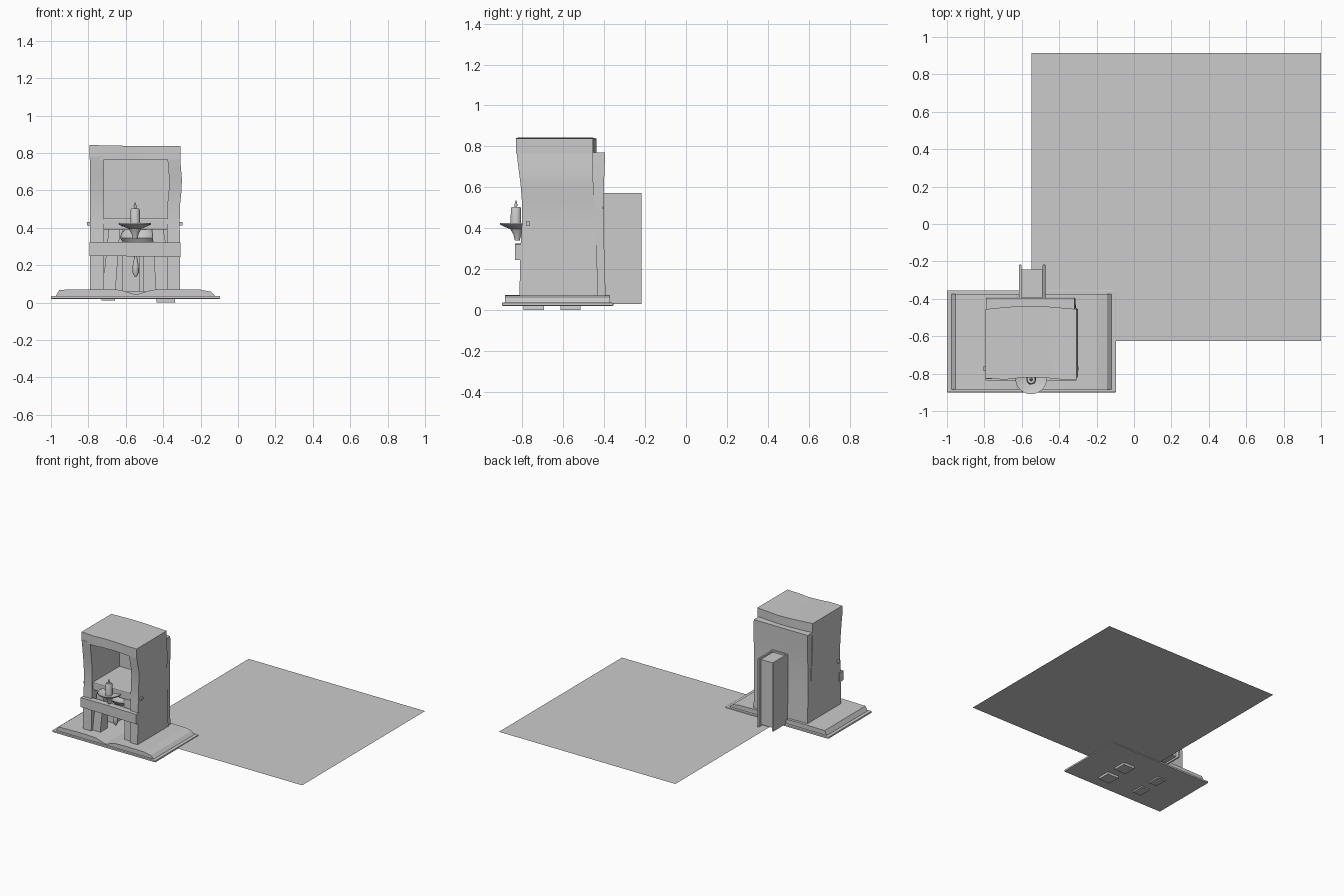
import bpy, bmesh, math
from mathutils import Vector


def finish(name, bm, smooth=False):
    bmesh.ops.recalc_face_normals(bm, faces=bm.faces)
    me = bpy.data.meshes.new(name)
    bm.to_mesh(me)
    bm.free()
    ob = bpy.data.objects.new(name, me)
    bpy.context.collection.objects.link(ob)
    if smooth:
        bpy.context.view_layer.objects.active = ob
        ob.select_set(True)
        bpy.ops.object.shade_smooth_by_angle(angle=math.radians(35))
        ob.select_set(False)
    return ob


def loft(name, sections, smooth=False):
    """Solid skin through cross-sections that share a point count."""
    bm = bmesh.new()
    rings = [[bm.verts.new(p) for p in s] for s in sections]
    n = len(rings[0])
    for a, b in zip(rings, rings[1:]):
        for i in range(n):
            j = (i + 1) % n
            bm.faces.new((a[i], a[j], b[j], b[i]))
    bm.faces.new(rings[0])
    bm.faces.new(rings[-1])
    return finish(name, bm, smooth)


def rect_z(x0, x1, y0, y1, z):
    return [(x0, y0, z), (x1, y0, z), (x1, y1, z), (x0, y1, z)]


def box(name, x0, x1, y0, y1, z0, z1, bevel=0.0):
    ob = loft(name, [rect_z(x0, x1, y0, y1, z0), rect_z(x0, x1, y0, y1, z1)])
    if bevel:
        m = ob.modifiers.new("soft_edges", "BEVEL")
        m.width = bevel
        m.segments = 2
    return ob


def lathe(name, cx, cy, profile, n=24):
    secs = [[(cx + r * math.cos(2 * math.pi * i / n), cy + r * math.sin(2 * math.pi * i / n), z)
             for i in range(n)] for r, z in profile]
    return loft(name, secs, True)


# flat ground sheet
bm = bmesh.new()
bm.faces.new([bm.verts.new(p) for p in rect_z(-0.547, 1.0, -0.625, 0.915, 0.028)])
finish("ground_sheet", bm)

# open book: cover and page block with a gutter
box("open_book_cover", -1.0, -0.095, -0.9, -0.355, 0.02, 0.035, 0.004)
pages = [(-0.975, 0.034), (-0.955, 0.068), (-0.72, 0.072), (-0.63, 0.068), (-0.545, 0.042),
         (-0.46, 0.068), (-0.37, 0.072), (-0.2, 0.069), (-0.145, 0.058), (-0.12, 0.034)]
loft("open_book_pages", [[(x, y, z) for x, z in pages] for y in (-0.885, -0.373)])

# wavy side walls; rows are z, front y, back y, outward bulge
rows = [(0.06, -0.815, -0.43, 0.0), (0.3, -0.81, -0.437, 0.0), (0.42, -0.803, -0.442, -0.002),
        (0.52, -0.802, -0.448, 0.0), (0.6, -0.808, -0.453, 0.008), (0.66, -0.815, -0.455, 0.01),
        (0.72, -0.823, -0.455, 0.005), (0.78, -0.83, -0.455, 0.0)]
loft("left_wall", [rect_z(-0.79, -0.717, f, b, z) for z, f, b, w in rows], True)
loft("right_wall", [rect_z(-0.378 + w, -0.31 + w, f, b, z) for z, f, b, w in rows], True)

# rear panel and overhanging top
loft("rear_panel", [rect_z(-0.79 + d, -0.318 + d, -0.46, y, z) for z, y, d in
                    ((0.06, -0.393, 0), (0.3, -0.4, 0), (0.5, -0.405, 0.004),
                     (0.65, -0.4, 0.006), (0.77, -0.395, 0))], True)
cap = [(-0.793, -0.825, -0.455, 0.842), (-0.69, -0.832, -0.445, 0.84), (-0.6, -0.822, -0.438, 0.838),
       (-0.5, -0.82, -0.438, 0.836), (-0.4, -0.83, -0.447, 0.837), (-0.307, -0.832, -0.455, 0.838)]
loft("top_cap", [[(x, f, 0.764), (x, b, 0.764), (x, b, t), (x, f, t)] for x, f, b, t in cap], True)

# front rail, alcove shelf and its cross peg
loft("front_rail", [[(x, -0.837, a), (x, -0.79, a), (x, -0.79, b), (x, -0.837, b)] for x, a, b in
                    ((-0.795, 0.25, 0.325), (-0.55, 0.247, 0.325), (-0.307, 0.243, 0.32))])
box("alcove_shelf", -0.725, -0.37, -0.795, -0.45, 0.39, 0.45, 0.006)
box("cross_peg", -0.807, -0.297, -0.782, -0.762, 0.412, 0.432)

# four splayed legs under the shelf, ending just below the book
for side, cx, top, z0, in (("left", -0.695, -0.66, 0.01), ("right", -0.385, -0.43, 0.0)):
    for end, cy in (("front", -0.745), ("rear", -0.565)):
        h = 0.036 if side == "left" else 0.05
        loft(f"{side}_{end}_leg", [rect_z(cx - h, cx + h, cy - 0.05, cy + 0.05, z0),
                                   rect_z(top - 0.03, top + 0.03, cy - 0.03, cy + 0.03, 0.4)])

# upright planks at the back of the lower recess
for i, (a, b) in enumerate(((-0.618, -0.527), (-0.505, -0.432))):
    box(f"recess_plank_{i}", a, b, -0.53, -0.45, 0.06, 0.39)

# round pot below the shelf
lathe("pot", -0.52, -0.68, [(0.05, 0.305), (0.09, 0.315), (0.11, 0.345), (0.105, 0.37), (0.085, 0.392)])

# candle, dish, bracket and hanging pull
lathe("candle_dish", -0.55, -0.825, [(0.012, 0.34), (0.02, 0.37), (0.035, 0.395), (0.06, 0.405),
                                    (0.085, 0.417), (0.085, 0.425), (0.055, 0.413), (0.02, 0.411)])
lathe("candle", -0.55, -0.832, [(0.026, 0.41), (0.025, 0.495), (0.02, 0.504), (0.006, 0.502)])
lathe("candle_wick", -0.55, -0.832, [(0.005, 0.495), (0.008, 0.515), (0.002, 0.535)], 10)
lathe("hanging_pull", -0.547, -0.75, [(0.006, 0.31), (0.008, 0.24), (0.016, 0.2), (0.017, 0.16),
                                     (0.005, 0.137)], 12)

# closed book standing behind: two covers, spine and pages
for i, x in enumerate((-0.615, -0.488)):
    box(f"standing_book_cover_{i}", x, x + 0.014, -0.405, -0.217, 0.028, 0.572, 0.004)
box("standing_book_spine", -0.61, -0.48, -0.405, -0.392, 0.028, 0.572)
box("standing_book_pages", -0.603, -0.486, -0.395, -0.242, 0.042, 0.558)
